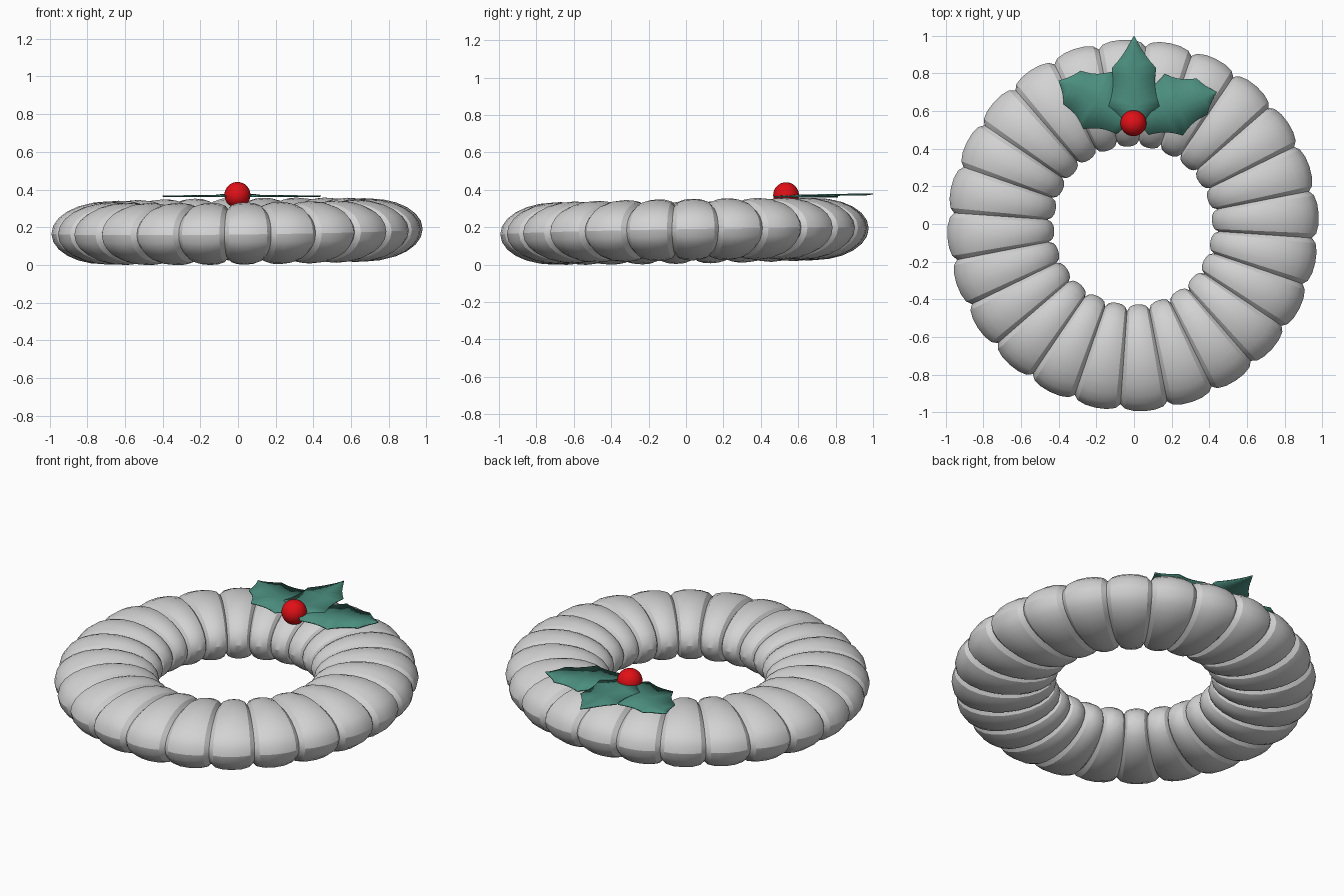
import bpy, bmesh, math
from mathutils import Vector

if "Cube" in bpy.data.objects:
    bpy.data.objects.remove(bpy.data.objects["Cube"])


def material(name, rgb):
    m = bpy.data.materials.new(name)
    m.use_nodes = True
    m.diffuse_color = (*rgb, 1)
    m.node_tree.nodes["Principled BSDF"].inputs["Base Color"].default_value = (*rgb, 1)
    return m


grey = material("pale grey", (0.65, 0.65, 0.65))
green = material("holly green", (0.07, 0.27, 0.21))
red = material("berry red", (0.75, 0.005, 0.008))


def finish(name, bm, mat, angle):
    bmesh.ops.recalc_face_normals(bm, faces=bm.faces)
    mesh = bpy.data.meshes.new(name)
    bm.to_mesh(mesh)
    bm.free()
    mesh.materials.append(mat)
    ob = bpy.data.objects.new(name, mesh)
    bpy.context.collection.objects.link(ob)
    bpy.ops.object.select_all(action='DESELECT')
    ob.select_set(True)
    bpy.context.view_layer.objects.active = ob
    bpy.ops.object.shade_smooth_by_angle(angle=math.radians(angle))
    return ob


# Wreath ring: bulging links that pinch in at each seam, tipped slightly
LINKS, SIDES = 24, 24
PINCH = [(0, 0.036), (0.1, 0.014), (0.28, 0.003), (0.5, 0), (0.72, 0.003), (0.9, 0.014)]
bm = bmesh.new()
rings = []
for link in range(LINKS):
    for u, pinch in PINCH:
        a = math.radians(-4) + (link + u) * math.tau / LINKS
        ring = []
        for s in range(SIDES):
            t = s * math.tau / SIDES
            r = 0.703 + (0.284 - pinch) * math.cos(t)
            x, y = r * math.cos(a) - 0.005, r * math.sin(a) - 0.008
            z = 0.178 + (0.165 - pinch) * math.sin(t) + 0.012 * x + 0.017 * y
            ring.append(bm.verts.new((x, y, z)))
        rings.append(ring)
for i, ring in enumerate(rings):
    after = rings[(i + 1) % len(rings)]
    for s in range(SIDES):
        n = (s + 1) % SIDES
        bm.faces.new((ring[s], after[s], after[n], ring[n]))
finish("wreath_ring", bm, grey, 25)


# Holly leaves: spiny outlines with hollow curves between the spines
def edge_points(spines, side):
    pts = []
    for (x0, w0), (x1, w1) in zip(spines, spines[1:]):
        for k in range(5):
            u = k / 5
            dip = 0.08 * math.sin(math.pi * u)
            pts.append((x0 + (x1 - x0) * u,
                        side * (w0 + (w1 - w0) * u) * (1 - dip) - side * dip * 0.06))
    return pts + [(spines[-1][0], 0)]


def leaf(name, base, tip, z0, z1, spines):
    base, tip = Vector(base), Vector(tip)
    along = (tip - base).normalized()
    across = Vector((-along.y, along.x))
    length = (tip - base).length
    bm = bmesh.new()

    def vert(d, w, lift):
        p = base + along * d * length + across * w
        return bm.verts.new((p.x, p.y, z0 + (z1 - z0) * d + lift))

    left, right = edge_points(spines, 1), edge_points(spines, -1)
    rib = [vert(d, 0, 0.004) for d, w in left]
    for pts in (left, right):
        rim = [vert(d, w, 0) if abs(w) > 0.001 and i < len(pts) - 1 else rib[i]
               for i, (d, w) in enumerate(pts)]
        for i in range(len(rib) - 1):
            loop = list(dict.fromkeys((rib[i], rib[i + 1], rim[i + 1], rim[i])))
            if len(loop) > 2:
                bm.faces.new(loop)
    ob = finish(name, bm, green, 30)
    solid = ob.modifiers.new("thickness", 'SOLIDIFY')
    solid.thickness = 0.006
    solid.offset = 0


SIDE = [(0, 0.04), (0.1, 0.115), (0.48, 0.17), (0.82, 0.1), (1, 0)]
BACK = [(0, 0.04), (0.22, 0.135), (0.64, 0.118), (1, 0)]
leaf("left_leaf", (0, 0.57), (0.44, 0.70), 0.364, 0.362, SIDE)
leaf("right_leaf", (0, 0.56), (-0.40, 0.76), 0.364, 0.362, SIDE)
leaf("back_leaf", (0, 0.52), (0, 1.0), 0.366, 0.374, BACK)

# Berry
bm = bmesh.new()
bmesh.ops.create_uvsphere(bm, u_segments=32, v_segments=16, radius=0.069)
bmesh.ops.translate(bm, verts=bm.verts, vec=(-0.003, 0.535, 0.371))
finish("berry", bm, red, 40)
